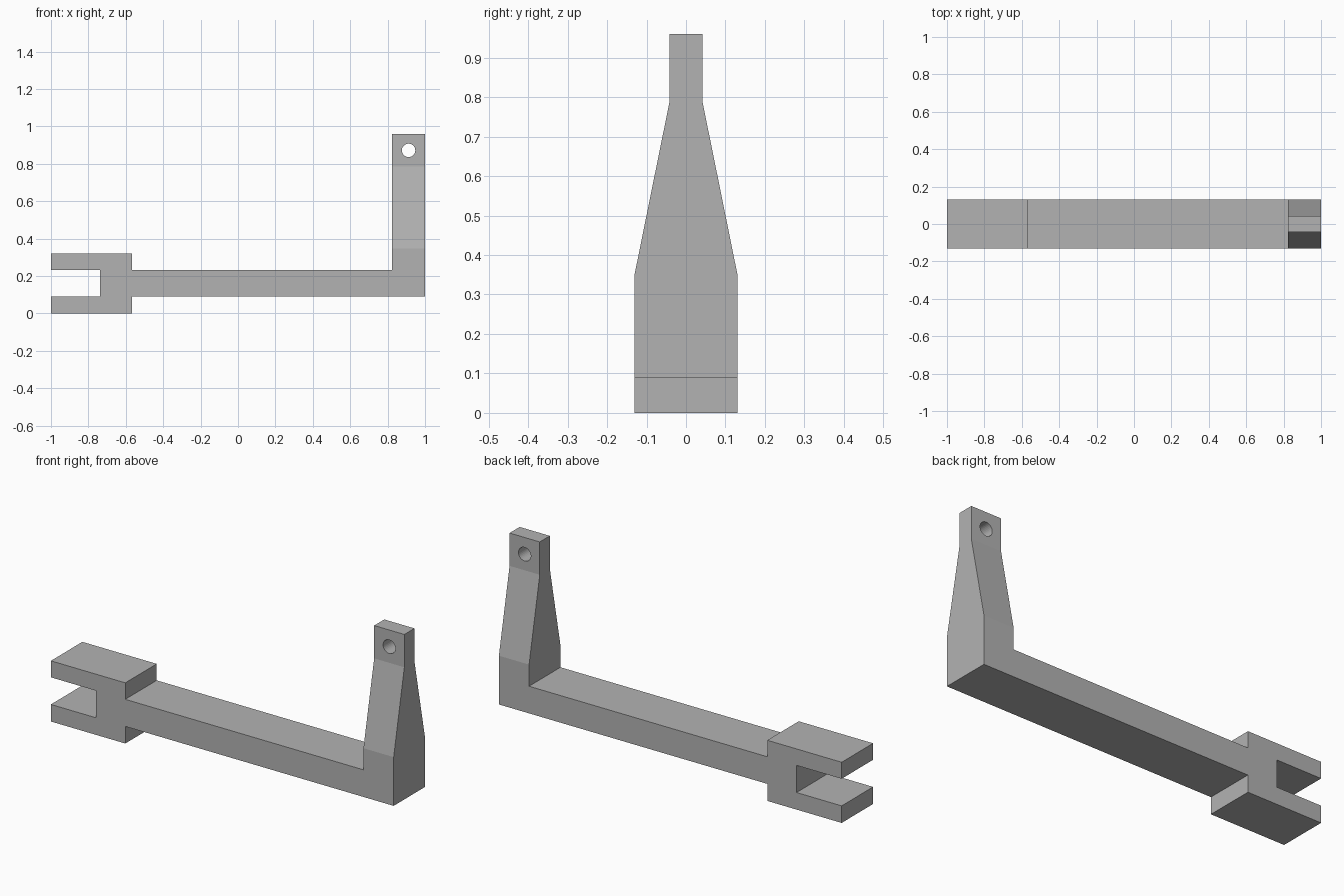
import bpy
import bmesh
from mathutils import Vector

default = bpy.data.objects.get("Cube")
if default:
    bpy.data.objects.remove(default, do_unlink=True)

grey = bpy.data.materials.new("mid_grey")
grey.use_nodes = True
colour = (0.45, 0.45, 0.45, 1)
grey.diffuse_color = colour
grey.node_tree.nodes["Principled BSDF"].inputs["Base Color"].default_value = colour


def prism(name, points, push):
    """Extrude a closed 3D outline along a vector."""
    bm = bmesh.new()
    face = bm.faces.new([bm.verts.new(p) for p in points])
    extruded = bmesh.ops.extrude_face_region(bm, geom=[face])["geom"]
    moved = [v for v in extruded if isinstance(v, bmesh.types.BMVert)]
    bmesh.ops.translate(bm, verts=moved, vec=Vector(push))
    bmesh.ops.recalc_face_normals(bm, faces=bm.faces)
    mesh = bpy.data.meshes.new(name)
    bm.to_mesh(mesh)
    bm.free()
    mesh.materials.append(grey)
    obj = bpy.data.objects.new(name, mesh)
    bpy.context.collection.objects.link(obj)
    return obj


def cut(target, cutter, operation):
    """Apply a boolean and discard the cutter."""
    cutter.hide_render = True
    mod = target.modifiers.new(operation, "BOOLEAN")
    mod.operation = operation
    mod.solver = "EXACT"
    mod.object = cutter
    bpy.context.view_layer.objects.active = target
    bpy.ops.object.modifier_apply(modifier=mod.name)
    bpy.data.objects.remove(cutter, do_unlink=True)


# Front silhouette: slotted fork, long bar and upright arm
top, bar_low, bar_high = 0.96, 0.09, 0.233
fork_end, slot_end, arm_start = -0.566, -0.737, 0.824
front = [(-1, 0), (fork_end, 0), (fork_end, bar_low), (1, bar_low), (1, top),
         (arm_start, top), (arm_start, bar_high), (fork_end, bar_high),
         (fork_end, 0.32), (-1, 0.32), (-1, bar_high), (slot_end, bar_high),
         (slot_end, bar_low), (-1, bar_low)]
bracket = prism("forked_bracket", [(x, -0.2, z) for x, z in front], (0, 0.4, 0))

# Side silhouette: wide base tapering to a narrow tab
half = [(0.131, -0.1), (0.131, 0.347), (0.042, 0.787), (0.042, 1.1)]
side = half + [(-y, z) for y, z in reversed(half)]
cut(bracket, prism("side_profile", [(-1.2, y, z) for y, z in side], (2.4, 0, 0)),
    "INTERSECT")

# Pin hole through the tab
bpy.ops.mesh.primitive_cylinder_add(vertices=32, radius=0.036, depth=0.4,
                                    location=(0.912, 0, 0.872),
                                    rotation=(1.570796, 0, 0))
pin = bpy.context.object
pin.data.materials.append(grey)
cut(bracket, pin, "DIFFERENCE")

# Smooth the hole wall, keep the edges crisp
bpy.ops.object.select_all(action="DESELECT")
bracket.select_set(True)
bpy.context.view_layer.objects.active = bracket
bpy.ops.object.shade_smooth_by_angle(angle=0.17)
bracket.data.materials.clear()
bracket.data.materials.append(grey)
